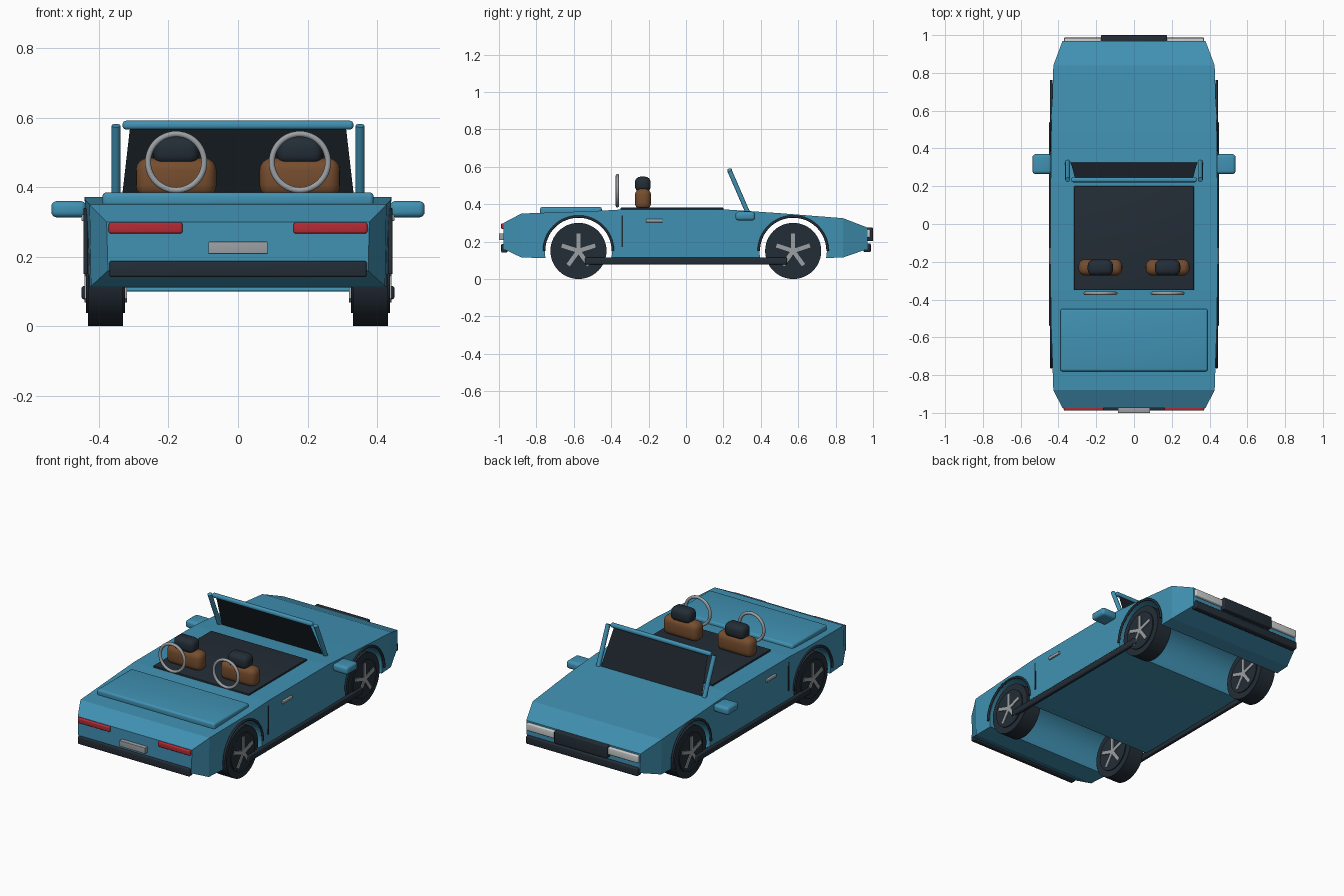
import bpy, bmesh, math
from mathutils import Matrix, Vector

cube = bpy.data.objects.get("Cube")
if cube:
    bpy.data.objects.remove(cube, do_unlink=True)


def material(name, r, g, b):
    m = bpy.data.materials.new(name)
    m.use_nodes = True
    m.diffuse_color = (r, g, b, 1)
    bsdf = next(n for n in m.node_tree.nodes if n.type == 'BSDF_PRINCIPLED')
    bsdf.inputs["Base Color"].default_value = (r, g, b, 1)
    bsdf.inputs["Roughness"].default_value = 0.6
    return m


BLUE = material("blue paint", 0.052, 0.285, 0.45)
DARK = material("dark trim", 0.017, 0.026, 0.037)
GLASS = material("dark glass", 0.011, 0.017, 0.022)
BROWN = material("brown leather", 0.18, 0.075, 0.028)
RED = material("red lamp", 0.46, 0.023, 0.034)
GREY = material("grey metal", 0.33, 0.35, 0.37)
PALE = material("pale lamp", 0.6, 0.62, 0.62)


def finish(bm, name, mat, smooth=False):
    bmesh.ops.recalc_face_normals(bm, faces=bm.faces)
    mesh = bpy.data.meshes.new(name)
    bm.to_mesh(mesh)
    bm.free()
    mesh.materials.append(mat)
    ob = bpy.data.objects.new(name, mesh)
    bpy.context.collection.objects.link(ob)
    if smooth:
        bpy.ops.object.select_all(action='DESELECT')
        ob.select_set(True)
        bpy.context.view_layer.objects.active = ob
        bpy.ops.object.shade_smooth_by_angle(angle=math.radians(35))
    return ob


def box(name, mat, x, y, z, bevel=0.0):
    """Box from (low, high) ranges with optional rounded edges."""
    bm = bmesh.new()
    bmesh.ops.create_cube(bm, size=1)
    for v in bm.verts:
        v.co = [lo + (hi - lo) * (c + 0.5) for c, (lo, hi) in zip(v.co, (x, y, z))]
    if bevel:
        bmesh.ops.bevel(bm, geom=bm.edges[:], offset=bevel, segments=4,
                        profile=0.5, affect='EDGES')
    return finish(bm, name, mat, bevel > 0)


def disc(name, mat, centre, radius, width, sides=48):
    """Cylinder lying along x."""
    bm = bmesh.new()
    bmesh.ops.create_cone(bm, cap_ends=True, segments=sides, radius1=radius,
                          radius2=radius, depth=width,
                          matrix=Matrix.Translation(centre) @ Matrix.Rotation(math.pi / 2, 4, 'Y'))
    return finish(bm, name, mat, True)


def tube(name, mat, points, radius, cyclic=False):
    cu = bpy.data.curves.new(name, 'CURVE')
    cu.dimensions = '3D'
    cu.bevel_depth = radius
    cu.bevel_resolution = 3
    cu.use_fill_caps = True
    sp = cu.splines.new('POLY')
    sp.points.add(len(points) - 1)
    for p, co in zip(sp.points, points):
        p.co = (*co, 1)
    sp.use_cyclic_u = cyclic
    sp.use_smooth = True
    cu.materials.append(mat)
    ob = bpy.data.objects.new(name, cu)
    bpy.context.collection.objects.link(ob)
    return ob


def span(side, lo, hi):
    return tuple(sorted((side * lo, side * hi)))


SIDES = ((1, "left"), (-1, "right"))
AXLES = ((-0.575, "rear"), (0.573, "front"))
HUB = 0.15

# Body shell lofted through stations: y, half width, bottom z, top z
stations = [(-0.975, 0.378, 0.16, 0.30), (-0.88, 0.427, 0.115, 0.35),
            (-0.5, 0.44, 0.105, 0.363), (-0.35, 0.441, 0.1, 0.371),
            (0.22, 0.441, 0.1, 0.371), (0.5, 0.438, 0.105, 0.352),
            (0.84, 0.427, 0.115, 0.325), (0.97, 0.378, 0.16, 0.275)]
bm = bmesh.new()
rings = []
for y, w, lo, hi in stations:
    rings.append([bm.verts.new(c) for c in
                  ((-w + 0.004, y, lo), (w - 0.004, y, lo), (w, y, hi), (-w, y, hi))])
for a, b in zip(rings, rings[1:]):
    for i in range(4):
        j = (i + 1) % 4
        bm.faces.new((a[i], a[j], b[j], b[i]))
bm.faces.new(rings[0])
bm.faces.new(rings[-1])
body = finish(bm, "body", BLUE)

# Wheel arches cut right through the body
for y, end in AXLES:
    cutter = disc("arch_cutter", BLUE, (0, y, HUB), 0.18, 1.2, 64)
    cutter.hide_render = True
    mod = body.modifiers.new("arch", 'BOOLEAN')
    mod.operation = 'DIFFERENCE'
    mod.solver = 'EXACT'
    mod.object = cutter
    bpy.context.view_layer.objects.active = body
    bpy.ops.object.modifier_apply(modifier=mod.name)
    bpy.data.objects.remove(cutter, do_unlink=True)

# Wheels, spokes and arch trims
for y, end in AXLES:
    for s, side in SIDES:
        tag = f"{end}_{side}"
        c = Vector((s * 0.381, y, HUB))
        disc("tyre_" + tag, DARK, c, HUB, 0.1)
        disc("rim_" + tag, DARK, c, 0.112, 0.112)
        bm = bmesh.new()
        for k in range(5):
            m = (Matrix.Translation(c) @ Matrix.Rotation(k * math.tau / 5, 4, 'X')
                 @ Matrix.Translation((0, 0, 0.047)) @ Matrix.Diagonal((0.122, 0.022, 0.094, 1)))
            bmesh.ops.create_cube(bm, size=1, matrix=m)
        finish(bm, "spokes_" + tag, GREY)
        arc = [(s * 0.438, y + 0.184 * math.cos(t), HUB + 0.184 * math.sin(t))
               for t in (math.pi * k / 32 for k in range(33))]
        tube("arch_trim_" + tag, DARK, arc, 0.007)

# Side details
for s, side in SIDES:
    box("sill_" + side, DARK, span(s, 0.425, 0.45), (-0.54, 0.54), (0.077, 0.116), 0.008)
    box("door_gap_" + side, DARK, span(s, 0.436, 0.443), (-0.345, -0.338), (0.17, 0.34))
    box("door_handle_" + side, GREY, span(s, 0.435, 0.45), (-0.215, -0.125), (0.302, 0.321), 0.004)
    box("mirror_" + side, BLUE, span(s, 0.437, 0.537), (0.265, 0.37), (0.313, 0.36), 0.016)

# Rear deck lid and cockpit floor
box("deck_lid", BLUE, (-0.39, 0.39), (-0.78, -0.45), (0.345, 0.385), 0.012)
box("cockpit_floor", DARK, (-0.317, 0.317), (-0.35, 0.2), (0.355, 0.381), 0.003)

# Seats with headrests and roll hoops
for s, side in SIDES:
    x = s * 0.178
    box("seat_" + side, BROWN, (x - 0.116, x + 0.116), (-0.273, -0.187), (0.37, 0.484), 0.035)
    box("headrest_" + side, DARK, (x - 0.067, x + 0.067), (-0.273, -0.189), (0.465, 0.547), 0.03)
    ring = [(x + 0.081 * math.cos(t), -0.367, 0.472 + 0.081 * math.sin(t))
            for t in (math.tau * k / 48 for k in range(48))]
    tube("roll_hoop_" + side, GREY, ring, 0.009, True)

# Windscreen: raked glass, posts and header
foot, head = Vector((0, 0.328, 0.36)), Vector((0, 0.234, 0.577))
bm = bmesh.new()
outline = [Vector((s * w, 0, 0)) + p for s, w, p in
           ((-1, 0.335, foot), (1, 0.335, foot), (1, 0.31, head), (-1, 0.31, head))]
face = bm.faces.new([bm.verts.new(p) for p in outline])
bmesh.ops.solidify(bm, geom=[face], thickness=0.01)
finish(bm, "windscreen", GLASS)
for s, side in SIDES:
    off = Vector((s * 0.351, 0, 0))
    tube("screen_post_" + side, BLUE, [foot + off, head + off], 0.013)
box("screen_header", BLUE, (-0.332, 0.332), (0.221, 0.247), (0.566, 0.591), 0.01)

# Tail: lamps, number plate, bumper
for s, side in SIDES:
    box("tail_lamp_" + side, RED, span(s, 0.16, 0.372), (-0.988, -0.955), (0.267, 0.298), 0.006)
box("number_plate", GREY, (-0.085, 0.085), (-1.0, -0.97), (0.208, 0.243), 0.002)
box("rear_bumper", DARK, (-0.37, 0.37), (-0.988, -0.955), (0.141, 0.188), 0.007)

# Nose: lamps, grille, bumper
for s, side in SIDES:
    box("headlamp_" + side, PALE, span(s, 0.16, 0.37), (0.95, 0.986), (0.222, 0.266), 0.006)
box("grille", DARK, (-0.175, 0.175), (0.95, 1.0), (0.202, 0.276), 0.006)
box("front_bumper", DARK, (-0.37, 0.37), (0.95, 0.988), (0.143, 0.19), 0.007)
